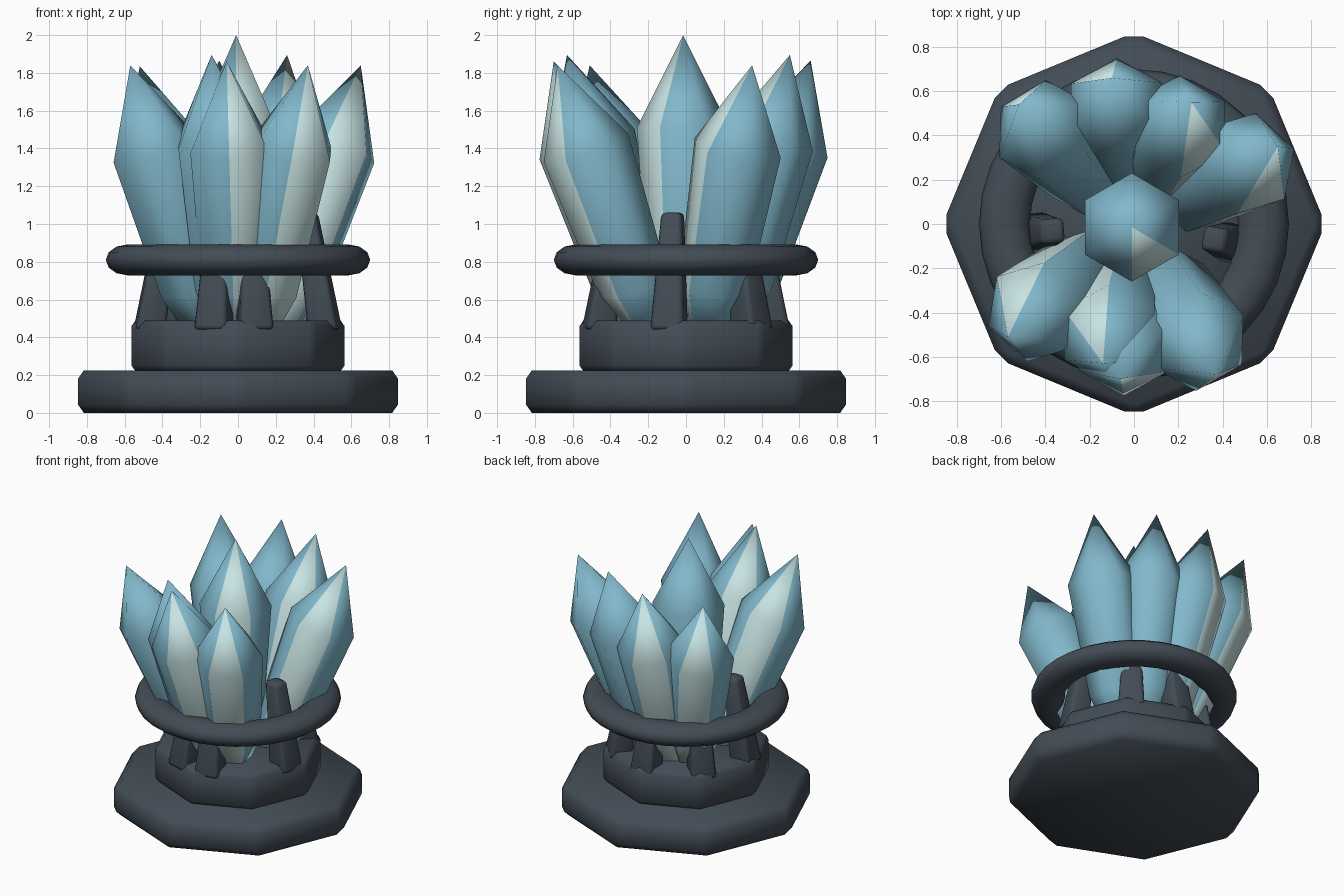
import bpy, bmesh, math
from mathutils import Vector

cube = bpy.data.objects.get("Cube")
if cube:
    bpy.data.objects.remove(cube)


def make_material(name, rgb):
    mat = bpy.data.materials.new(name)
    mat.use_nodes = True
    colour = (*rgb, 1.0)
    mat.diffuse_color = colour
    mat.node_tree.nodes["Principled BSDF"].inputs["Base Color"].default_value = colour
    return mat


stone = make_material("dark_stone", (0.055, 0.072, 0.092))
blue = make_material("crystal_blue", (0.22, 0.48, 0.60))
pale = make_material("crystal_pale", (0.58, 0.77, 0.77))


def finish(obj, name, mats, angle, bevel=0.0, segments=1):
    obj.name = name
    for mat in mats:
        obj.data.materials.append(mat)
    bpy.ops.object.select_all(action='DESELECT')
    bpy.context.view_layer.objects.active = obj
    obj.select_set(True)
    if bevel:
        mod = obj.modifiers.new("bevel", 'BEVEL')
        mod.width, mod.segments = bevel, segments
        mod.limit_method = 'ANGLE'
        bpy.ops.object.modifier_apply(modifier=mod.name)
    bpy.ops.object.shade_smooth_by_angle(angle=math.radians(angle))


# Octagonal plinth, corners pointing along the axes
def plinth(name, radius, bottom, top, bevel):
    bpy.ops.mesh.primitive_cylinder_add(vertices=8, radius=radius, depth=top - bottom,
                                        location=(0, 0, (bottom + top) / 2))
    finish(bpy.context.object, name, [stone], 50, bevel)


plinth("base_lower", 0.865, 0.0, 0.225, 0.045)
plinth("base_upper", 0.575, 0.22, 0.49, 0.03)

# Flattened ring holding the crystals
bpy.ops.mesh.primitive_torus_add(major_segments=32, minor_segments=12, major_radius=0.585,
                                 minor_radius=0.115, location=(0, 0, 0.81))
ring = bpy.context.object
for v in ring.data.vertices:
    v.co.z *= 0.71
finish(ring, "ring", [stone], 60)


# Six-sided crystal: rings at fractions of the axis, closed by a point
def crystal(name, foot, tip, width, pale_side, twist=0):
    foot, tip = Vector(foot), Vector(tip)
    axis = tip - foot
    turn = Vector((0, 0, 1)).rotation_difference(axis.normalized())
    bm = bmesh.new()
    rings = []
    for t, radius in ((0.0, 0.10), (0.17, 0.19), (0.69, width)):
        loop = []
        for i in range(6):
            a = math.radians(30 + 60 * i + twist)
            offset = turn @ Vector((math.cos(a) * radius, math.sin(a) * radius, 0))
            loop.append(bm.verts.new(foot + axis * t + offset))
        rings.append(loop)
    apex = bm.verts.new(tip)
    bm.faces.new(list(reversed(rings[0])))
    for i in range(6):
        j = (i + 1) % 6
        sides = [bm.faces.new((lo[i], lo[j], hi[j], hi[i])) for lo, hi in zip(rings, rings[1:])]
        sides.append(bm.faces.new((rings[-1][i], rings[-1][j], apex)))
        for face in sides:
            face.material_index = int(i == pale_side)
    mesh = bpy.data.meshes.new(name)
    bm.to_mesh(mesh)
    bm.free()
    obj = bpy.data.objects.new(name, mesh)
    bpy.context.collection.objects.link(obj)
    finish(obj, name, [blue, pale], 75)


# Pale facets face either the front left or the back right
FRONT, BACK = 4, 1
crystal("crystal_centre", (-0.01, -0.015, 0.42), (-0.01, -0.015, 2.0), 0.245, FRONT)

# Outer crystals lean outwards: tip position, pale facet, twist about the axis
TIPS = [
    (0.65, 0.35, 1.84, FRONT, -12), (0.26, 0.55, 1.895, FRONT, 0),
    (-0.10, 0.66, 1.865, BACK, 0), (-0.52, 0.54, 1.835, BACK, 0),
    (-0.57, -0.51, 1.84, BACK, -12), (-0.14, -0.63, 1.895, BACK, 0),
    (-0.06, -0.70, 1.86, FRONT, 0), (0.37, -0.68, 1.84, FRONT, 0),
]
for n, (x, y, z, side, twist) in enumerate(TIPS):
    inward = 0.22 / math.hypot(x, y)
    crystal(f"crystal_outer_{n + 1}", (x * inward, y * inward, 0.43), (x, y, z), 0.237, side, twist)


# Claws: tapered blocks leaning in from the upper base
def claw(name, angle):
    bpy.ops.mesh.primitive_cube_add(size=1)
    obj = bpy.context.object
    a = math.radians(angle)
    out, across = Vector((math.cos(a), math.sin(a), 0)), Vector((-math.sin(a), math.cos(a), 0))
    for v in obj.data.vertices:
        top = v.co.z > 0
        radius = (0.37 if top else 0.47) + v.co.x * (0.11 if top else 0.16)
        span = v.co.y * (0.11 if top else 0.18)
        v.co = out * radius + across * span + Vector((0, 0, 1.06 if top else 0.44))
    finish(obj, name, [stone], 60, 0.024, 2)


for n, angle in enumerate((-11, 48, 90, 138, 185, 254, 281)):
    claw(f"claw_{n + 1}", angle)
